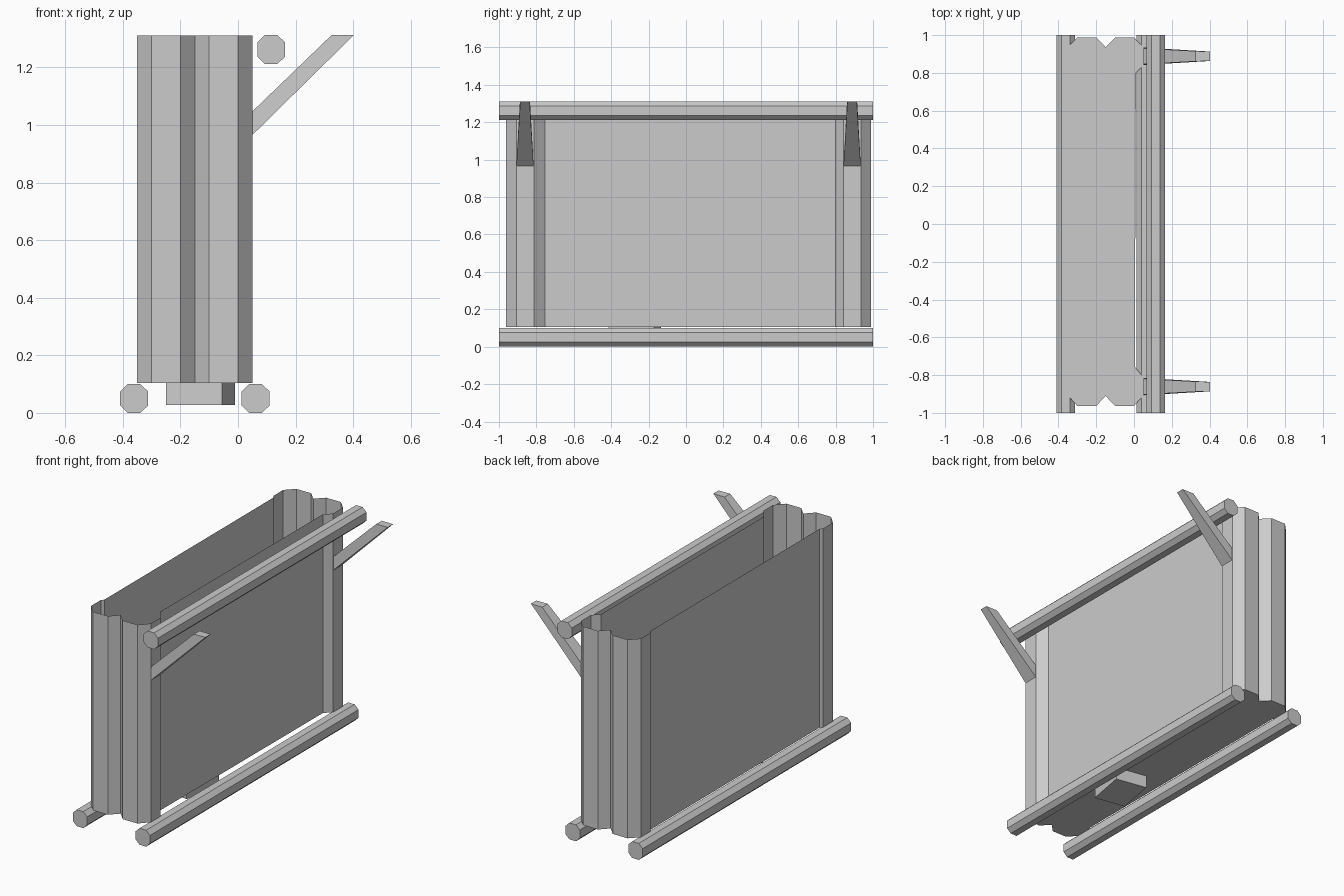
import bpy, bmesh

if "Cube" in bpy.data.objects:
    bpy.data.objects.remove(bpy.data.objects["Cube"])


def prism(name, outline, axis, lo, hi, open_top=False):
    """Extrude a closed 2D outline along 'y' or 'z'; optionally leave the top open."""
    def place(p, h):
        return (p[0], h, p[1]) if axis == 'y' else (p[0], p[1], h)
    bm = bmesh.new()
    a = [bm.verts.new(place(p, lo)) for p in outline]
    b = [bm.verts.new(place(p, hi)) for p in outline]
    n = len(outline)
    for i in range(n):
        j = (i + 1) % n
        bm.faces.new((a[i], a[j], b[j], b[i]))
    bm.faces.new(a[::-1])
    if not open_top:
        bm.faces.new(b)
    if axis == 'y':
        bmesh.ops.reverse_faces(bm, faces=bm.faces[:])
    finish(name, bm)


def finish(name, bm):
    me = bpy.data.meshes.new(name)
    bm.to_mesh(me)
    bm.free()
    bpy.context.collection.objects.link(bpy.data.objects.new(name, me))


# Open-topped bin: thin shell with scalloped round ends and a floor
scallops = [(-0.30, 0), (-0.20, 0), (-0.15, 0.052), (-0.10, 0), (0.0, 0)]
front_end = [(x, -0.963 + d) for x, d in scallops]
back_end = [(x, 0.988 - d) for x, d in reversed(scallops)]
right_side = [(0.05, -0.907), (0.05, -0.813), (0.004, -0.755),
              (0.01, 0.80), (0.05, 0.842), (0.05, 0.935)]
left_side = [(-0.351, 0.935), (-0.351, 0.842), (-0.338, 0.828),
             (-0.338, -0.80), (-0.351, -0.813), (-0.351, -0.907)]
prism("bin_shell", front_end + right_side + back_end + left_side,
      'z', 0.104, 1.31, open_top=True)


# Eight-sided rails: two skids below and one handle rail above
def rail(name, cx, cz):
    w, h, c, d = 0.048, 0.05, 0.022, 0.025
    pts = [(c, -h), (w, -d), (w, d), (c, h), (-c, h), (-w, d), (-w, -d), (-c, -h)]
    prism(name, [(cx + x, cz + z) for x, z in pts], 'y', -1, 1)


rail("left_skid", -0.361, 0.052 - 0.002)
rail("right_skid", 0.061, 0.052 - 0.002)
rail("upper_rail", 0.115, 1.262)


# Tapered arms leaning out from the right-hand corners
def arm(name, cy):
    bm = bmesh.new()
    rings = []
    # lower and upper corner of each end, with half-widths
    for (x0, z0, w0), (x1, z1, w1) in (
            ((0.05, 0.965, 0.046), (0.05, 1.047, 0.042)),
            ((0.402, 1.312, 0.025), (0.325, 1.312, 0.027))):
        rings.append([bm.verts.new(v) for v in (
            (x0, cy - w0, z0), (x0, cy + w0, z0),
            (x1, cy + w1, z1), (x1, cy - w1, z1))])
    a, b = rings
    for i in range(4):
        j = (i + 1) % 4
        bm.faces.new((a[i], a[j], b[j], b[i]))
    bm.faces.new(a[::-1])
    bm.faces.new(b)
    bmesh.ops.recalc_face_normals(bm, faces=bm.faces[:])
    finish(name, bm)


arm("front_arm", -0.861)
arm("back_arm", 0.888)

# Slightly turned block under the floor
prism("under_block", [(-0.25, -0.38), (-0.055, -0.415), (-0.01, -0.17), (-0.205, -0.135)],
      'z', 0.028, 0.104)
